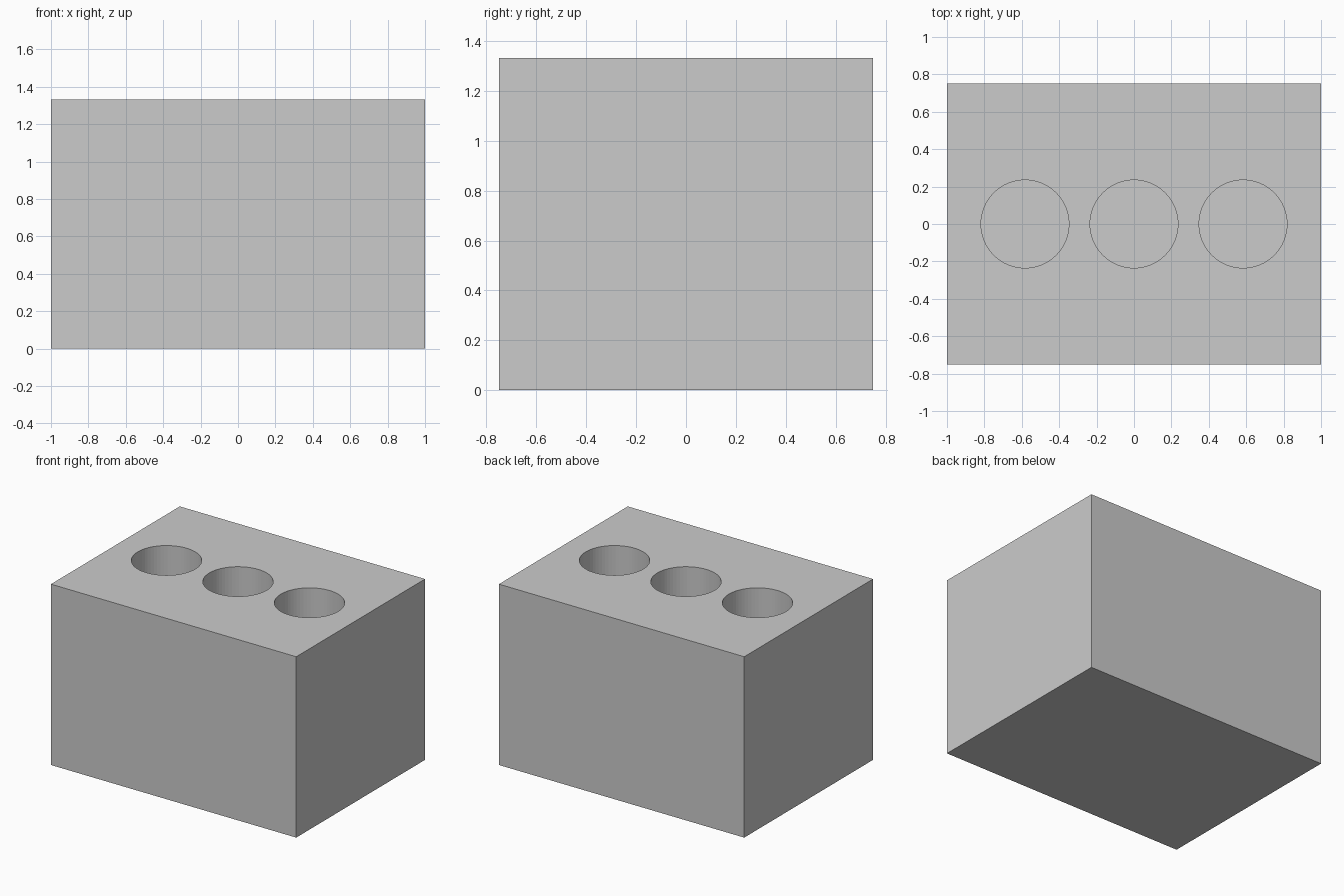
import bpy

if "Cube" in bpy.data.objects:
    bpy.data.objects.remove(bpy.data.objects["Cube"])

WIDTH, DEPTH, HEIGHT = 2.0, 1.5, 1.333
HOLE_RADIUS, HOLE_PITCH, FLOOR = 0.235, 0.583, 0.167

# Solid rack block
bpy.ops.mesh.primitive_cube_add(size=1, location=(0, 0, HEIGHT / 2))
block = bpy.context.object
block.name = "rack_block"
block.scale = (WIDTH, DEPTH, HEIGHT)
bpy.ops.object.transform_apply(location=True, rotation=False, scale=True)


def cut_hole(x, name):
    """Cut a blind round hole down from the top face."""
    top = HEIGHT + 0.1
    bpy.ops.mesh.primitive_cylinder_add(
        vertices=64, radius=HOLE_RADIUS, depth=top - FLOOR,
        location=(x, 0, (top + FLOOR) / 2))
    cutter = bpy.context.object
    cutter.name = name
    mod = block.modifiers.new(name, 'BOOLEAN')
    mod.operation = 'DIFFERENCE'
    mod.solver = 'EXACT'
    mod.object = cutter
    bpy.context.view_layer.objects.active = block
    bpy.ops.object.modifier_apply(modifier=name)
    bpy.data.objects.remove(cutter)


# Row of three holes
for i, side in enumerate(("left", "middle", "right")):
    cut_hole((i - 1) * HOLE_PITCH, side + "_hole")
